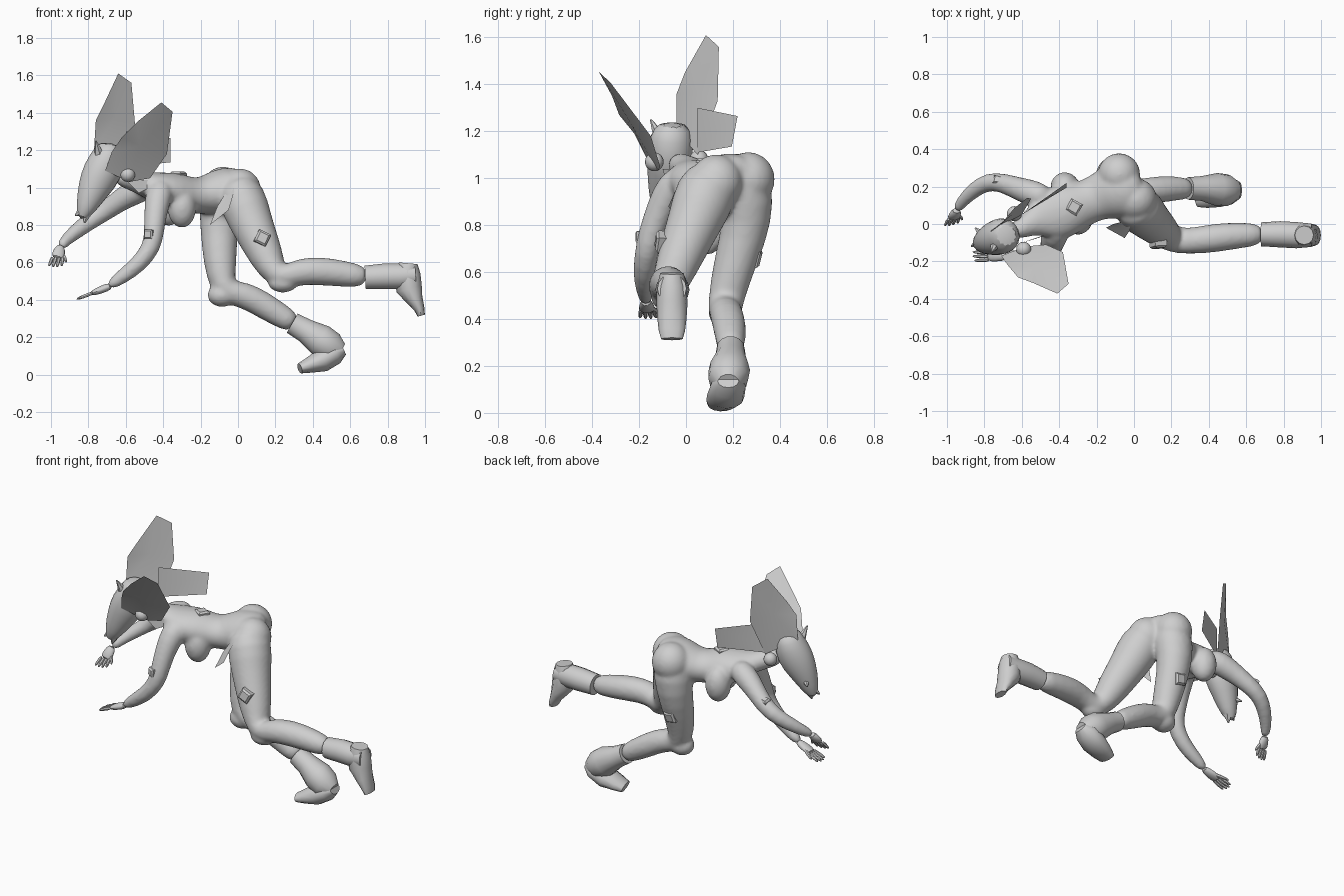
import bpy, bmesh, math
from mathutils import Vector

if "Cube" in bpy.data.objects:
    bpy.data.objects.remove(bpy.data.objects["Cube"])

grey = bpy.data.materials.new("plain grey")
grey.use_nodes = True
COLOUR = (0.62, 0.62, 0.62, 1)
grey.diffuse_color = COLOUR
grey.node_tree.nodes["Principled BSDF"].inputs["Base Color"].default_value = COLOUR

BODY_SIDE = Vector((-0.37, 0.93, 0))
ACROSS = Vector((0, 1, 0))


def finish(name, bm, smooth=True, subdivide=False):
    bmesh.ops.recalc_face_normals(bm, faces=bm.faces)
    mesh = bpy.data.meshes.new(name)
    bm.to_mesh(mesh)
    bm.free()
    mesh.materials.append(grey)
    obj = bpy.data.objects.new(name, mesh)
    bpy.context.collection.objects.link(obj)
    if subdivide:
        obj.modifiers.new("Subdivision", "SUBSURF").levels = 1
        obj.modifiers["Subdivision"].render_levels = 1
    if smooth:
        bpy.ops.object.select_all(action="DESELECT")
        obj.select_set(True)
        bpy.context.view_layer.objects.active = obj
        bpy.ops.object.shade_smooth_by_angle(angle=math.radians(50))
    return obj


def loft(name, stations, side=ACROSS, sides=14, subdivide=True):
    """Elliptical rings along a path; each station is x, y, z, half width, half depth."""
    bm = bmesh.new()
    points = [Vector(s[:3]) for s in stations]
    rings = []
    for i, s in enumerate(stations):
        ahead = points[min(i + 1, len(points) - 1)] - points[i]
        behind = points[i] - points[max(i - 1, 0)]
        t = (ahead.normalized() + behind.normalized()).normalized()
        u = (side - t * side.dot(t)).normalized()
        v = t.cross(u)
        wide, deep = s[3], s[-1]
        ring = []
        for k in range(sides):
            a = math.tau * k / sides
            ring.append(bm.verts.new(points[i] + u * wide * math.cos(a) + v * deep * math.sin(a)))
        rings.append(ring)
    for r, q in zip(rings, rings[1:]):
        for k in range(sides):
            n = (k + 1) % sides
            bm.faces.new((r[k], r[n], q[n], q[k]))
    bm.faces.new(rings[0])
    bm.faces.new(rings[-1])
    return finish(name, bm, True, subdivide)


def ball(name, centre, radius, scale=(1, 1, 1)):
    bm = bmesh.new()
    bmesh.ops.create_uvsphere(bm, u_segments=16, v_segments=10, radius=radius)
    bmesh.ops.scale(bm, vec=scale, verts=bm.verts)
    bmesh.ops.translate(bm, vec=centre, verts=bm.verts)
    return finish(name, bm)


def plate(name, outline):
    """Thin flat panel fanned from its middle."""
    bm = bmesh.new()
    verts = [bm.verts.new(p) for p in outline]
    middle = bm.verts.new(sum((Vector(p) for p in outline), Vector()) / len(outline))
    for k, v in enumerate(verts):
        bm.faces.new((v, verts[(k + 1) % len(verts)], middle))
    return finish(name, bm)


def pad(name, centre, normal, along, size=0.035):
    """Small raised square with a bevelled outer face."""
    bm = bmesh.new()
    n = Vector(normal).normalized()
    v = Vector(along)
    v = (v - n * v.dot(n)).normalized()
    u = v.cross(n)
    rings = []
    for lift, grow in ((-0.03, 1), (0.01, 1), (0.02, 0.7)):
        rings.append([bm.verts.new(Vector(centre) + n * lift + (u * a + v * b) * size * grow)
                      for a, b in ((-1, -1), (1, -1), (1, 1), (-1, 1))])
    for r, q in zip(rings, rings[1:]):
        for k in range(4):
            bm.faces.new((r[k], r[k - 1], q[k - 1], q[k]))
    bm.faces.new(rings[0])
    bm.faces.new(rings[-1])
    return finish(name, bm, False)


def hand(name, wrist, tip, spread):
    """Flat palm with four fingers and a thumb."""
    w, t, s = Vector(wrist), Vector(tip), Vector(spread).normalized()
    palm = w.lerp(t, 0.55)
    loft(name + "_palm", [(*w.lerp(t, -0.1), 0.024, 0.022), (*w.lerp(t, 0.25), 0.036, 0.022),
                          (*palm, 0.038, 0.015)], s, 10)
    for k in range(4):
        offset = s * (k - 1.5) * 0.018
        end = t + offset * 1.3 - (t - palm) * 0.12 * abs(k - 1.5)
        loft(f"{name}_finger_{k + 1}", [(*(palm + offset - (t - palm) * 0.25), 0.012),
                                        (*(palm + offset).lerp(end, 0.5), 0.012),
                                        (*end, 0.007)], s, 6)
    loft(name + "_thumb", [(*w.lerp(t, 0.15), 0.015), (*(palm + s * 0.045), 0.012),
                           (*(w.lerp(t, 0.75) + s * 0.055), 0.006)], s, 6)


# Torso, from neck to pelvis
torso = loft("body", [(-.66, -.05, 1.07, .05), (-.56, 0, 1.04, .06), (-.5, .03, 1.02, .11, .065),
                      (-.43, .05, 1.0, .145, .085), (-.35, .08, .97, .145, .115),
                      (-.27, .11, .96, .12, .1), (-.2, .14, .955, .12, .095),
                      (-.12, .17, .97, .15, .125), (-.03, .19, .995, .165, .125),
                      (.05, .21, .98, .11, .1)], BODY_SIDE, 18)
flesh = [torso]
for side, hip, bust in (("left", (.01, .13, .985), (-.30, .02, .895)),
                        ("right", (-.08, .265, .995), (-.37, .2, .905))):
    flesh.append(ball(side + "_hip", hip, 0.118))
    flesh.append(ball(side + "_breast", bust, 0.08, (1, 1, 1.4)))

# Legs: thigh and shin in one bent tube, with knee guards
flesh.append(loft("front_leg", [
    (-.03, .13, 1.04, .09), (.02, .09, .95, .145, .14), (.07, .035, .81, .118),
    (.13, -.02, .68, .103), (.18, -.06, .57, .083), (.23, -.09, .51, .072),
    (.32, -.09, .55, .072), (.43, -.075, .555, .08), (.56, -.06, .54, .072), (.7, -.055, .52, .06)]))
flesh.append(loft("rear_leg", [
    (-.07, .2, 1.05, .09), (-.085, .25, .96, .135, .13), (-.1, .265, .82, .108),
    (-.1, .215, .66, .095), (-.09, .18, .53, .083), (-.07, .165, .44, .074),
    (.03, .17, .43, .072), (.13, .185, .375, .074), (.22, .19, .32, .067), (.31, .19, .265, .057)]))
flesh.append(ball("front_knee_guard", (.24, -.09, .49), 0.055, (1.5, 1.1, .95)))
flesh.append(ball("rear_knee_guard", (-.085, .165, .425), 0.068, (1.2, 1.05, .95)))

# Arms
flesh.append(loft("front_arm", [
    (-.4, 0, 1.01, .07), (-.425, -.06, .96, .077), (-.44, -.11, .87, .063),
    (-.45, -.15, .76, .056), (-.46, -.17, .68, .052), (-.53, -.18, .59, .048),
    (-.61, -.175, .53, .042), (-.7, -.17, .465, .027)]))
flesh.append(loft("rear_arm", [
    (-.45, .13, 1.02, .06), (-.53, .16, .99, .077), (-.62, .19, .94, .062),
    (-.7, .22, .88, .054), (-.78, .23, .83, .05), (-.86, .18, .77, .044),
    (-.92, .12, .72, .034), (-.95, .07, .68, .027)]))

# Blend torso and limbs into one smooth skin
bpy.ops.object.select_all(action="DESELECT")
for part in flesh:
    part.select_set(True)
bpy.context.view_layer.objects.active = torso
bpy.ops.object.join()
remesh = torso.modifiers.new("Blend", "REMESH")
remesh.mode = "VOXEL"
remesh.voxel_size = 0.011
remesh.use_smooth_shade = True
torso.modifiers.new("Soften", "SMOOTH").iterations = 8

# Boots: straight shaft, then foot
loft("front_boot", [(.68, -.055, .52, .064), (.78, -.055, .525, .07), (.87, -.06, .525, .07),
                    (.95, -.06, .53, .062)], subdivide=False)
loft("front_foot", [(.91, -.06, .595, .05, .05), (.905, -.06, .54, .064, .07),
                    (.915, -.06, .46, .066, .07), (.945, -.06, .4, .062, .045),
                    (.97, -.06, .35, .056, .028), (.98, -.06, .315, .046, .02)],
     sides=12, subdivide=False)
loft("rear_boot", [(.29, .19, .275, .06), (.36, .19, .235, .066), (.44, .185, .185, .088),
                   (.5, .18, .145, .085), (.55, .18, .12, .05)], subdivide=False)
loft("rear_foot", [(.565, .18, .135, .045, .03), (.52, .18, .115, .075, .06),
                   (.45, .17, .075, .08, .062), (.38, .155, .05, .07, .042),
                   (.33, .145, .033, .055, .028)], sides=12, subdivide=False)

# Hands
hand("front_hand", (-.69, -.17, .47), (-.87, -.16, .4), (0, 1, 0))
hand("rear_hand", (-.95, .07, .68), (-.98, -.01, .57), (1, .2, 0))

# Head with long mask
loft("head", [(-.68, -.06, 1.24, .06), (-.69, -.06, 1.18, .1, .09), (-.725, -.07, 1.08, .102, .115),
              (-.775, -.085, .99, .082, .09), (-.81, -.1, .9, .058, .06),
              (-.84, -.105, .83, .028, .026)], BODY_SIDE, 12)
for label, base, tip in (("brow_spike", (-.74, -.11, 1.17), (-.76, -.15, 1.25)),
                         ("cheek_spike", (-.8, -.07, .95), (-.85, -.02, .93)),
                         ("muzzle_spike", (-.83, -.1, .88), (-.87, -.12, .85)),
                         ("chin_spike", (-.81, -.1, .86), (-.82, -.11, .81))):
    loft(label, [(*base, 0.03), (*tip, 0.004)], Vector((.6, .5, .3)), 6, False)

# Ear knobs and broad fins
ball("front_ear_knob", (-.59, -.135, 1.07), 0.04)
ball("rear_ear_knob", (-.64, .055, 1.08), 0.04)
plate("front_fin", [(-.71, -.17, 1.09), (-.675, -.22, 1.19), (-.62, -.285, 1.27),
                    (-.54, -.315, 1.35), (-.41, -.372, 1.455), (-.35, -.32, 1.405),
                    (-.38, -.15, 1.18), (-.47, -.11, 1.05), (-.58, -.12, 1.03)])
plate("rear_fin", [(-.77, -.04, 1.2), (-.76, -.04, 1.36), (-.715, -.005, 1.45), (-.64, .085, 1.61),
                   (-.57, .14, 1.56), (-.55, .135, 1.33), (-.6, .05, 1.1)])
plate("rear_small_fin", [(-.6, .05, 1.3), (-.36, .22, 1.265), (-.36, .195, 1.135),
                         (-.6, .05, 1.11)])
plate("collar_flap", [(-.6, -.1, 1.04), (-.48, -.06, 1.04), (-.47, -.06, 1.0), (-.53, -.08, .97)])

# Loincloth panel
plate("loincloth", [(-.03, .02, 1.03), (-.02, -.03, .98), (-.05, -.075, .88),
                    (-.15, -.02, .8), (-.11, 0, .9)])

# Raised square pads
pad("back_pad", (-.32, .09, 1.065), (0, 0, 1), BODY_SIDE + Vector((.9, 0, 0)))
pad("front_thigh_pad", (.13, -.11, .73), (.1, -1, .1), (.4, 0, .8))
pad("rear_thigh_pad", (-.1, .3, .66), (0, 1, -.25), (.2, 0, 1))
pad("front_arm_pad", (-.475, -.19, .75), (-.5, -1, 0), (0, -.1, 1), .025)
pad("rear_arm_pad", (-.73, .235, .9), (0, .3, 1), (-1, .2, 0), .022)
